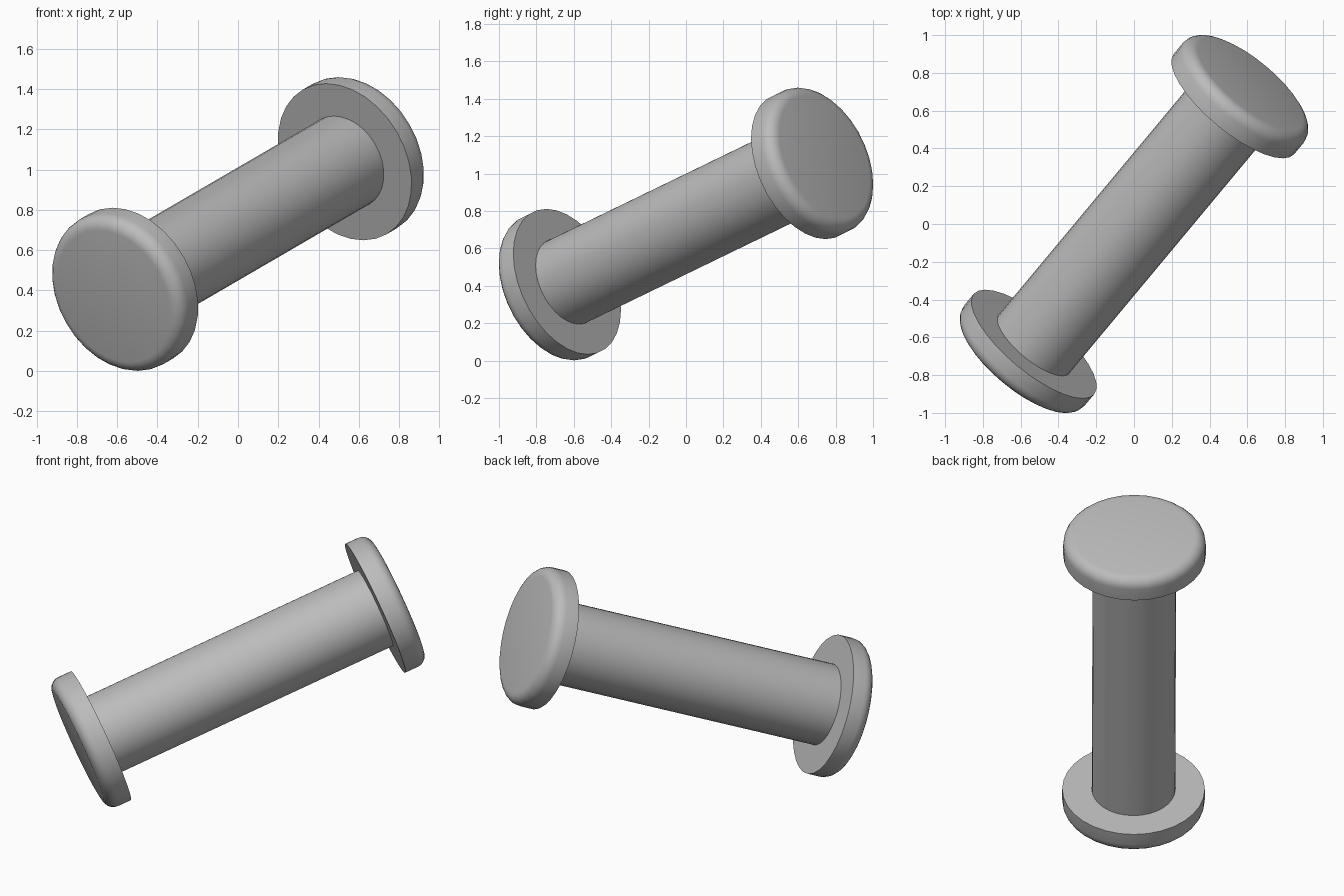
import bpy, bmesh, math
from mathutils import Vector, Matrix

cube = bpy.data.objects.get("Cube")
if cube:
    bpy.data.objects.remove(cube)

# Dimensions along the tilted axis
AXIS = Vector((0.60, 0.72, 0.349)).normalized()
CENTRE = Vector((0, 0, 0.73))
SHAFT_RADIUS, FLANGE_RADIUS = 0.243, 0.415
INNER, OUTER, ROUNDING = 0.883, 1.028, 0.065

grey = bpy.data.materials.new("plain grey")
grey.use_nodes = True
colour = (0.5, 0.5, 0.5, 1)
grey.diffuse_color = colour
grey.node_tree.nodes["Principled BSDF"].inputs["Base Color"].default_value = colour

tilt = AXIS.to_track_quat('Z', 'Y')


def disc(name, radius, start, end, sides, rounding=0, direction=1):
    """Cylinder on the axis, with its far rim optionally rounded."""
    bm = bmesh.new()
    bmesh.ops.create_cone(bm, cap_ends=True, segments=sides, radius1=radius,
                          radius2=radius, depth=end - start,
                          matrix=Matrix.Translation((0, 0, (start + end) / 2)))
    if rounding:
        top = (start + end) / 2
        rim = [e for e in bm.edges if all(v.co.z > top for v in e.verts)]
        bmesh.ops.bevel(bm, geom=rim, offset=rounding, segments=5,
                        profile=0.5, affect='EDGES')
    if direction < 0:
        bmesh.ops.rotate(bm, verts=bm.verts, cent=(0, 0, 0),
                         matrix=Matrix.Rotation(math.pi, 3, 'X'))
    mesh = bpy.data.meshes.new(name)
    bm.to_mesh(mesh)
    bm.free()
    mesh.materials.append(grey)
    obj = bpy.data.objects.new(name, mesh)
    bpy.context.collection.objects.link(obj)
    obj.rotation_mode = 'QUATERNION'
    obj.rotation_quaternion = tilt
    obj.location = CENTRE
    bpy.ops.object.select_all(action='DESELECT')
    obj.select_set(True)
    bpy.context.view_layer.objects.active = obj
    bpy.ops.object.shade_smooth_by_angle(angle=math.radians(35))
    return obj


# Central shaft and the two rounded end flanges
disc("shaft", SHAFT_RADIUS, -INNER, INNER, 32)
disc("upper_flange", FLANGE_RADIUS, INNER, OUTER, 32, ROUNDING)
disc("lower_flange", FLANGE_RADIUS, INNER, OUTER, 32, ROUNDING, -1)
